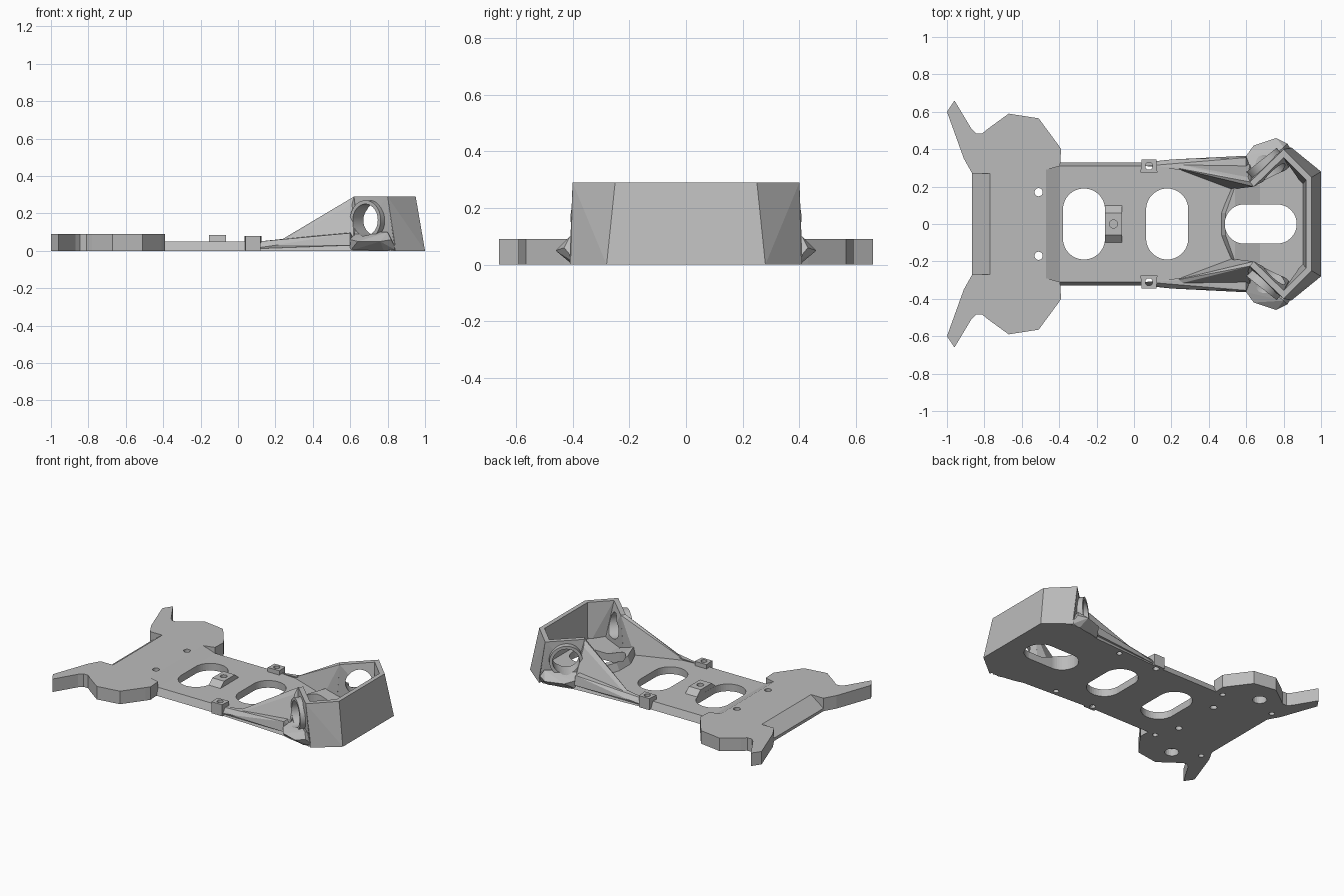
import bpy, bmesh, math
from mathutils import Vector, Matrix

old = bpy.data.objects.get("Cube")
if old:
    bpy.data.objects.remove(old, do_unlink=True)

grey = bpy.data.materials.new("mid_grey")
grey.use_nodes = True
grey.diffuse_color = (0.5, 0.5, 0.5, 1)
grey.node_tree.nodes["Principled BSDF"].inputs["Base Color"].default_value = (0.5, 0.5, 0.5, 1)


def finish(bm, name):
    bmesh.ops.recalc_face_normals(bm, faces=bm.faces)
    mesh = bpy.data.meshes.new(name)
    bm.to_mesh(mesh)
    bm.free()
    mesh.materials.append(grey)
    ob = bpy.data.objects.new(name, mesh)
    bpy.context.collection.objects.link(ob)
    return ob


def hull(name, pts):
    bm = bmesh.new()
    for p in pts:
        bm.verts.new(p)
    res = bmesh.ops.convex_hull(bm, input=bm.verts)
    loose = [v for v in res["geom_interior"] if isinstance(v, bmesh.types.BMVert)]
    bmesh.ops.delete(bm, geom=loose, context="VERTS")
    bmesh.ops.dissolve_limit(bm, angle_limit=0.01, verts=bm.verts, edges=bm.edges)
    return finish(bm, name)


def prism(name, low, z0, z1, high=None):
    bm = bmesh.new()
    a = [bm.verts.new((x, y, z0)) for x, y in low]
    b = [bm.verts.new((x, y, z1)) for x, y in (high or low)]
    bm.faces.new(a)
    bm.faces.new(b)
    for i in range(len(a)):
        j = (i + 1) % len(a)
        bm.faces.new((a[i], a[j], b[j], b[i]))
    return finish(bm, name)


def both(half):
    return half + [(x, -y) for x, y in reversed(half)]


def flip(pts, s):
    return [(x, y * s, z) for x, y, z in pts]


def mirrored(pts):
    return pts + flip(pts, -1)


def rod(name, centre, axis, r, depth, n=32):
    bm = bmesh.new()
    rot = Vector(axis).to_track_quat("Z", "Y").to_matrix().to_4x4()
    bmesh.ops.create_cone(bm, cap_ends=True, segments=n, radius1=r, radius2=r, depth=depth,
                          matrix=Matrix.Translation(centre) @ rot)
    return finish(bm, name)


def slot(x0, x1, h):
    # Rounded slot: arcs sit at the ends of the longer side
    cx, w = (x0 + x1) / 2, (x1 - x0) / 2
    r = min(w, h)
    pts = []
    for i in range(40):
        t = 2 * math.pi * (i + 0.5) / 40
        c, s = math.cos(t), math.sin(t)
        pts.append((cx + r * c + math.copysign(w - r, c), r * s + math.copysign(h - r, s)))
    return prism("slot_cutter", pts, -0.1, 0.25)


def cut(parts, cutters):
    for ob in parts:
        for c in cutters:
            m = ob.modifiers.new("cut", "BOOLEAN")
            m.operation = "DIFFERENCE"
            m.solver = "EXACT"
            m.object = c
        bpy.context.view_layer.update()
        mesh = bpy.data.meshes.new_from_object(ob.evaluated_get(bpy.context.evaluated_depsgraph_get()))
        ob.modifiers.clear()
        ob.data = mesh
    for c in cutters:
        bpy.data.objects.remove(c, do_unlink=True)


# Rear plate with horns, chamfered tail and ramp down to the thin floor
rear = prism("rear_plate", both([
    (-0.77, 0.27), (-0.865, 0.27), (-0.91, 0.35), (-1, 0.6), (-0.96, 0.66), (-0.87, 0.51),
    (-0.845, 0.485), (-0.81, 0.485), (-0.78, 0.51), (-0.67, 0.59), (-0.51, 0.565),
    (-0.41, 0.43), (-0.39, 0.4), (-0.395, 0.31), (-0.47, 0.29)]), 0, 0.09)
hull("tail_chamfer", mirrored([(-0.77, 0.27, 0), (-0.77, 0.27, 0.09), (-0.865, 0.27, 0), (-0.865, 0.27, 0.02)]))
hull("floor_ramp", mirrored([(-0.47, 0.29, 0), (-0.47, 0.29, 0.09), (-0.395, 0.31, 0), (-0.395, 0.31, 0.05)]))

# Thin floor with bevelled sides
floor = prism("floor_plate",
              both([(-0.395, 0.33), (0.04, 0.33), (0.6, 0.36), (0.68, 0.38), (0.82, 0.4), (1, 0.28)]), 0, 0.05,
              both([(-0.395, 0.31), (0.04, 0.31), (0.6, 0.34), (0.68, 0.36), (0.82, 0.38), (0.95, 0.27)]))

# Raised lip in front of the large slot
lip = hull("slot_lip", mirrored([(0.46, 0.06, 0.03), (0.52, 0.2, 0.03), (0.49, 0.06, 0.1),
                                 (0.54, 0.2, 0.1), (0.7, 0.21, 0.04)]))

# Nose wall
nose = hull("nose_wall", mirrored([(1, 0.28, 0), (0.95, 0.25, 0.29), (0.9, 0.21, 0), (0.92, 0.235, 0.29)]))

tabs, panels, feet, webs, bores = [], [], [], [], []
for s, side in ((1, "back"), (-1, "front")):
    # Angled cheek between the nose and the bored panel
    hull(side + "_cheek", flip([
        (1, 0.28, 0), (0.95, 0.25, 0.29), (0.9, 0.21, 0), (0.92, 0.235, 0.29),
        (0.84, 0.41, 0), (0.8, 0.4, 0.29), (0.83, 0.31, 0), (0.8, 0.355, 0.29)], s))
    # Bored panel and its collar
    panels.append(hull(side + "_panel", flip([
        (0.6, 0.24, 0.03), (0.62, 0.225, 0.29), (0.62, 0.2, 0.03), (0.64, 0.2, 0.29),
        (0.84, 0.41, 0.03), (0.8, 0.4, 0.29), (0.83, 0.3, 0.03), (0.8, 0.355, 0.29)], s)))
    axis = Vector((-0.62, 0.78 * s, 0))
    mid = Vector((0.71, 0.305 * s, 0.165))
    panels.append(rod(side + "_collar", mid + axis * 0.012, axis, 0.105, 0.07, 48))
    bores.append(rod("bore_cutter", mid, axis, 0.085, 0.3, 48))
    # Flared foot under the panel
    feet.append(hull(side + "_foot", flip([
        (0.6, 0.25, 0), (0.6, 0.35, 0), (0.78, 0.4, 0), (0.85, 0.38, 0), (0.6, 0.365, 0.06),
        (0.64, 0.42, 0.05), (0.76, 0.46, 0.05), (0.82, 0.43, 0.06), (0.62, 0.26, 0.1),
        (0.8, 0.41, 0.1), (0.83, 0.3, 0.05)], s)))
    # Buttress rising to the panel, with a low outer shelf
    webs.append(hull(side + "_buttress", flip([
        (0.2, 0.305, 0.04), (0.22, 0.325, 0.04), (0.34, 0.295, 0.105), (0.52, 0.185, 0.04),
        (0.62, 0.2, 0.04), (0.62, 0.225, 0.29), (0.64, 0.2, 0.29), (0.62, 0.33, 0.05),
        (0.61, 0.25, 0.25)], s)))
    hull(side + "_shelf", flip([
        (0.06, 0.31, 0.045), (0.06, 0.33, 0.01), (0.2, 0.345, 0.03), (0.6, 0.365, 0.03),
        (0.6, 0.355, 0.095), (0.6, 0.25, 0.1), (0.3, 0.3, 0.07), (0.64, 0.27, 0.03)], s))
    # Side mounting tab
    tabs.append(prism(side + "_tab", [(0.035, 0.275 * s), (0.125, 0.275 * s), (0.12, 0.345 * s), (0.04, 0.345 * s)],
                      0, 0.08))

# Centre bracket
bracket = hull("centre_bracket", mirrored([(x, y, z) for x in (-0.155, -0.065)
                                           for y, z in ((0.1, 0.03), (0.1, 0.05), (0.06, 0.085))]))

# Openings and screw holes
cut(panels + feet + webs, bores)


def holes(spots, r, z, depth):
    return [rod("hole_cutter", (x, y * s, z), (0, 0, 1), r, depth, 20) for x, y in spots for s in (1, -1)]


cut([bracket], [rod("hole_cutter", (-0.11, 0, 0.08), (0, 0, 1), 0.022, 0.08, 20)])
cut(tabs, holes([(0.08, 0.31)], 0.02, 0.04, 0.2))
cut([lip, nose], [slot(0.485, 0.87, 0.105)])
cut([floor], [slot(-0.38, -0.155, 0.19), slot(0.065, 0.29, 0.19), slot(0.485, 0.87, 0.105)]
    + holes([(0.08, 0.31)], 0.02, 0, 0.2) + holes([(0.38, 0.31)], 0.018, 0, 0.06))
cut([rear], holes([(-0.51, 0.17)], 0.022, 0, 0.3) + holes([(-0.67, 0.43)], 0.045, 0, 0.1)
    + holes([(-0.84, 0.345), (-0.45, 0.33)], 0.018, 0, 0.06))

# Smooth the round bores, keep the faceted edges crisp
bpy.ops.object.select_all(action="DESELECT")
for ob in panels:
    ob.select_set(True)
    bpy.context.view_layer.objects.active = ob
bpy.ops.object.shade_smooth_by_angle(angle=math.radians(20))
